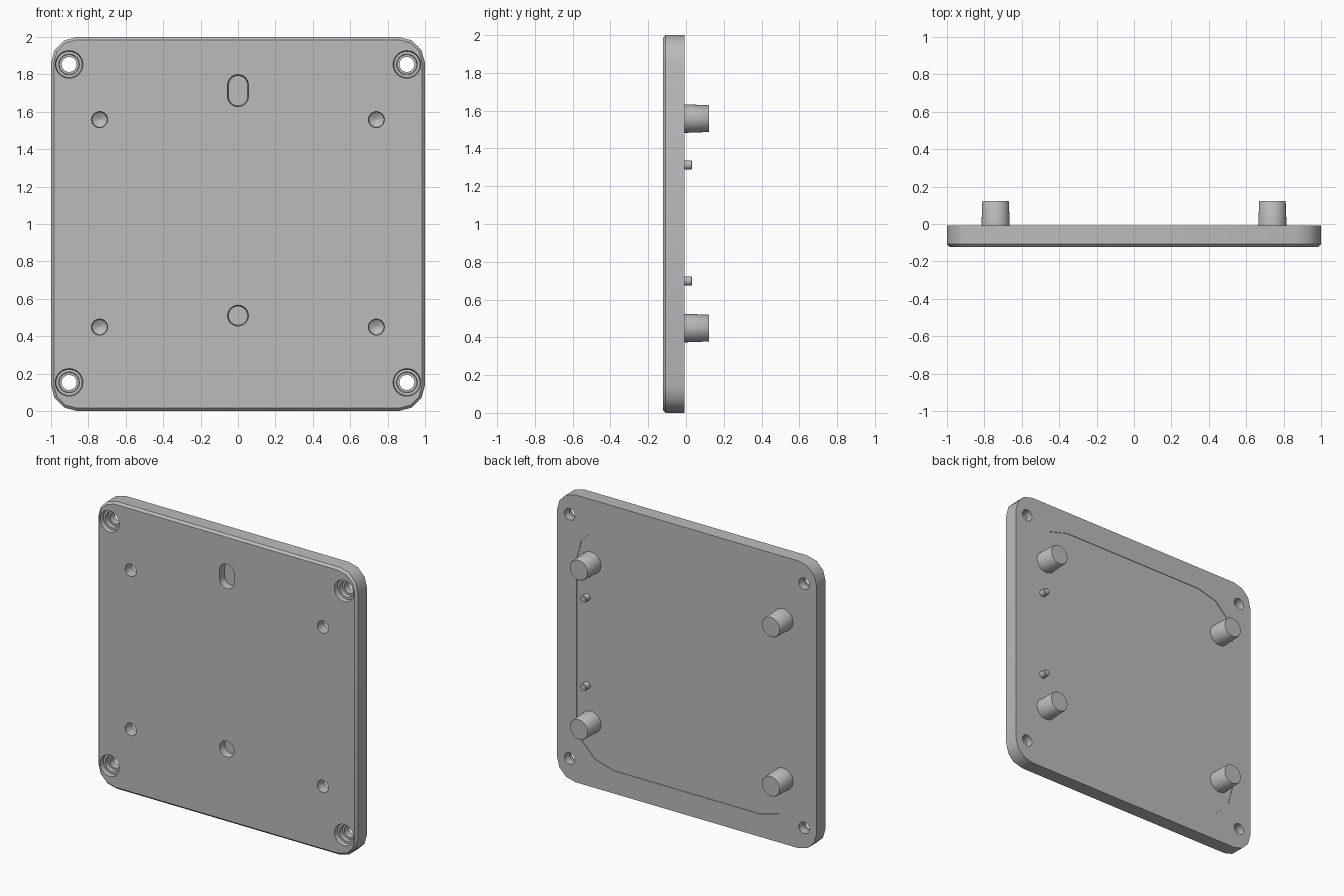
import bpy, bmesh, math

if "Cube" in bpy.data.objects:
    bpy.data.objects.remove(bpy.data.objects["Cube"])

FRONT, BACK, TIP = -0.123, -0.009, 0.123
FLOOR = BACK - 0.004            # floor of the shallow rear recess

grey = bpy.data.materials.new("plain_grey")
grey.diffuse_color = (0.5, 0.5, 0.5, 1)
grey.use_nodes = True
grey.node_tree.nodes["Principled BSDF"].inputs["Base Color"].default_value = grey.diffuse_color


def outline(cx, cz, hw, hh, r, n):
    """Rounded rectangle in the XZ plane with n segments per corner."""
    pts = []
    for k, (sx, sz) in enumerate([(1, 1), (-1, 1), (-1, -1), (1, -1)]):
        for i in range(n + 1):
            a = (k + i / n) * math.pi / 2
            pts.append((cx + sx * (hw - r) + r * math.cos(a),
                        cz + sz * (hh - r) + r * math.sin(a)))
    return pts


def loft(bm, rings):
    """Join outlines given as (y, points) into one closed solid."""
    loops = [[bm.verts.new((x, y, z)) for x, z in pts] for y, pts in rings]
    for a, b in zip(loops, loops[1:]):
        for i in range(len(a)):
            j = (i + 1) % len(a)
            bm.faces.new((a[i], a[j], b[j], b[i]))
    bm.faces.new(loops[0])
    bm.faces.new(loops[-1])


def turned(bm, cx, cz, profile, n=8, stretch=0):
    """Round (or slot-shaped) solid along Y from (y, radius) pairs."""
    loft(bm, [(y, outline(cx, cz, r, r + stretch, r, n)) for y, r in profile])


def finish(bm, name):
    bmesh.ops.remove_doubles(bm, verts=bm.verts, dist=1e-5)
    bmesh.ops.recalc_face_normals(bm, faces=bm.faces)
    me = bpy.data.meshes.new(name)
    bm.to_mesh(me)
    bm.free()
    me.materials.append(grey)
    ob = bpy.data.objects.new(name, me)
    bpy.context.collection.objects.link(ob)
    return ob


def smooth(ob):
    bpy.ops.object.select_all(action='DESELECT')
    ob.select_set(True)
    bpy.context.view_layer.objects.active = ob
    bpy.ops.object.shade_smooth_by_angle(angle=math.radians(35))


# Plate with rounded corners and a chamfered front edge
bm = bmesh.new()
c = 0.015
loft(bm, [(FRONT, outline(0, 1, 1 - c, 1 - c, 0.14 - c, 3)),
          (FRONT + c, outline(0, 1, 1, 1, 0.14, 3)),
          (BACK, outline(0, 1, 1, 1, 0.14, 3))])
plate = finish(bm, "plate")

# Cutters: rear recess, stepped corner holes, blind holes, slot
bm = bmesh.new()
recess = outline(0, 1, 0.85, 0.842, 0.29, 3)
loft(bm, [(FLOOR, recess), (0.05, recess)])
for sx in (-1, 1):
    for z in (0.153, 1.853):
        turned(bm, sx * 0.903, z, [(-0.16, 0.074), (FRONT, 0.074),
                                   (FRONT + 0.03, 0.07), (FRONT + 0.03, 0.055),
                                   (FRONT + 0.06, 0.053), (FRONT + 0.06, 0.04),
                                   (0.05, 0.04)])
    for z in (0.449, 1.558):
        turned(bm, sx * 0.74, z, [(-0.16, 0.043), (FRONT, 0.043),
                                  (FRONT + 0.065, 0.04), (FRONT + 0.09, 0.001)], 6)
pocket = [(-0.16, 0.056), (FRONT, 0.056), (FRONT + 0.05, 0.051)]
turned(bm, 0, 0.51, pocket)
turned(bm, 0, 1.713, pocket, stretch=0.03)
cutter = finish(bm, "hole_cutter")
cutter.hide_render = True

mod = plate.modifiers.new("holes", 'BOOLEAN')
mod.operation = 'DIFFERENCE'
mod.solver = 'EXACT'
mod.object = cutter
bpy.context.view_layer.objects.active = plate
bpy.ops.object.modifier_apply(modifier=mod.name)
bpy.data.objects.remove(cutter)
smooth(plate)

# Four large tapered pegs on the back
for side, sx in (("left", -1), ("right", 1)):
    for level, z in (("lower", 0.449), ("upper", 1.558)):
        bm = bmesh.new()
        turned(bm, sx * 0.74, z, [(FLOOR - 0.004, 0.076), (TIP - 0.004, 0.071),
                                  (TIP, 0.068)])
        smooth(finish(bm, f"{level}_{side}_peg"))

# Two small locating pins on one side
for level, z in (("lower", 0.698), ("upper", 1.312)):
    bm = bmesh.new()
    turned(bm, 0.77, z, [(FLOOR - 0.004, 0.025), (0.029, 0.023), (0.032, 0.02)], 5)
    smooth(finish(bm, f"{level}_pin"))
